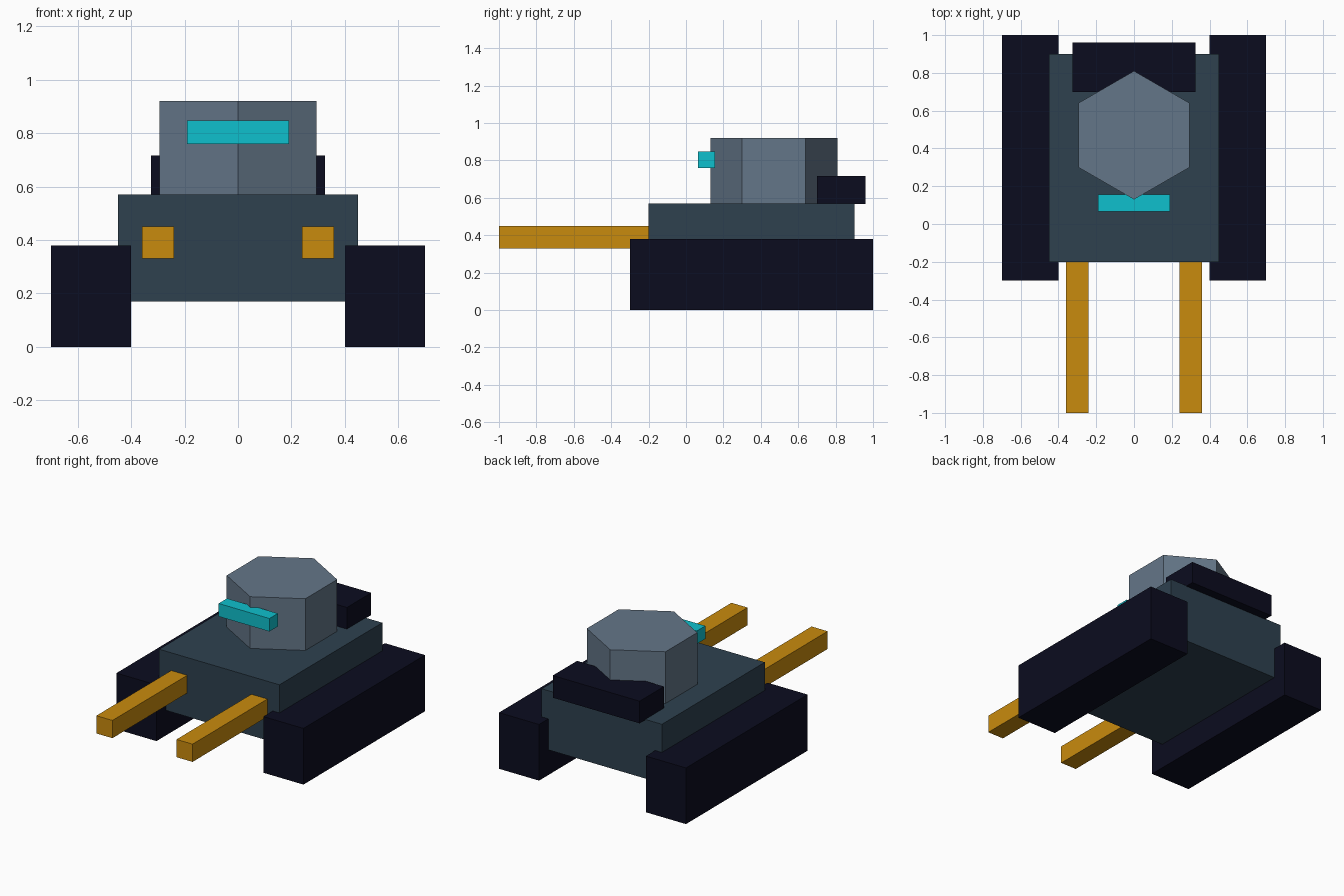
import bpy
import math

if "Cube" in bpy.data.objects:
    bpy.data.objects.remove(bpy.data.objects["Cube"])


def linear(c):
    c /= 255
    return c / 12.92 if c <= 0.04045 else ((c + 0.055) / 1.055) ** 2.4


def material(name, r, g, b):
    m = bpy.data.materials.new(name)
    m.diffuse_color = (linear(r), linear(g), linear(b), 1)
    m.use_nodes = True
    m.node_tree.nodes["Principled BSDF"].inputs["Base Color"].default_value = m.diffuse_color
    return m


slate = material("dark slate", 46, 65, 79)
steel = material("steel grey", 100, 118, 136)
navy = material("black navy", 11, 12, 31)
amber = material("amber", 201, 139, 13)
cyan = material("cyan", 15, 192, 205)


def box(name, x, y, z, mat):
    """Box from (min, max) ranges on each axis."""
    spans = (x, y, z)
    bpy.ops.mesh.primitive_cube_add(size=1, location=[(a + b) / 2 for a, b in spans])
    o = bpy.context.object
    o.name = name
    o.scale = [b - a for a, b in spans]
    o.data.materials.append(mat)
    return o


# Body
box("hull", (-0.45, 0.45), (-0.2, 0.9), (0.17, 0.57), slate)

# Tracks and fork arms on both sides
for side, s in (("left", -1), ("right", 1)):
    box(side + "_track", sorted((s * 0.4, s * 0.7)), (-0.3, 1.0), (0, 0.38), navy)
    box(side + "_fork", sorted((s * 0.24, s * 0.36)), (-1.0, -0.2), (0.33, 0.45), amber)

# Six-sided cab with a corner facing forward
bpy.ops.mesh.primitive_cylinder_add(vertices=6, radius=0.34, depth=0.35,
                                    location=(0, 0.47, 0.745))
cab = bpy.context.object
cab.name = "cab"
cab.data.materials.append(steel)

# Visor and rear counterweight
box("visor", (-0.19, 0.19), (0.065, 0.155), (0.76, 0.848), cyan)
box("counterweight", (-0.325, 0.325), (0.70, 0.96), (0.566, 0.716), navy)
